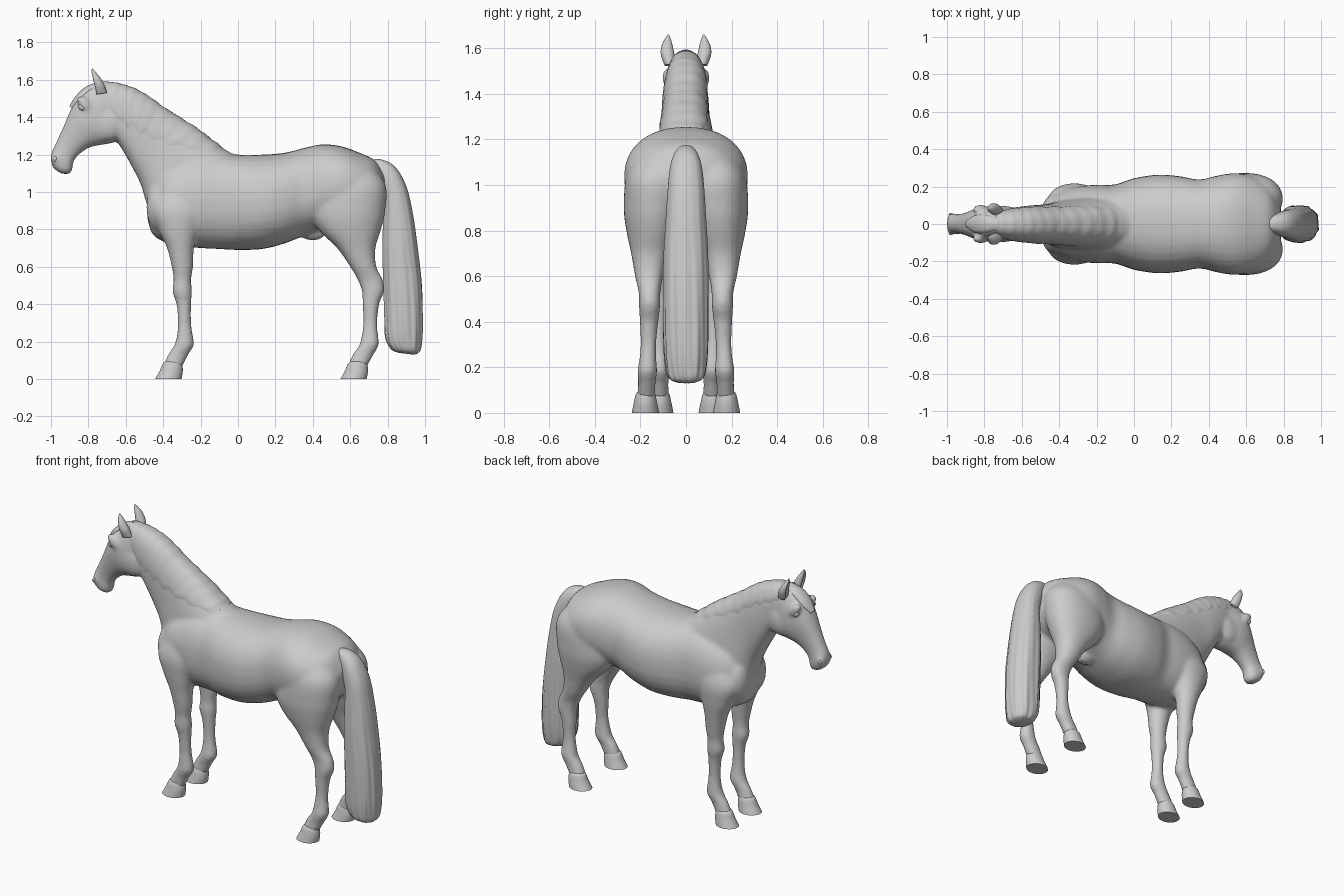
import bpy, bmesh, math
from mathutils import Matrix

default_cube = bpy.data.objects.get("Cube")
if default_cube:
    bpy.data.objects.remove(default_cube, do_unlink=True)

clay = bpy.data.materials.new("clay_grey")
clay.use_nodes = True
clay.diffuse_color = (0.6, 0.6, 0.6, 1)
shader = next(n for n in clay.node_tree.nodes if n.type == 'BSDF_PRINCIPLED')
shader.inputs["Base Color"].default_value = clay.diffuse_color
shader.inputs["Roughness"].default_value = 0.6


def smooth_path(rings, steps):
    """Catmull-Rom interpolation through the control rings."""
    padded = [rings[0]] + list(rings) + [rings[-1]]
    result = []
    for a, b, c, d in zip(padded, padded[1:], padded[2:], padded[3:]):
        for step in range(steps):
            t = step / steps
            result.append([q + t / 2 * (r - p + t * (2 * p - 5 * q + 4 * r - s
                           + t * (3 * (q - r) + s - p)))
                           for p, q, r, s in zip(a, b, c, d)])
    result.append(list(rings[-1]))
    return result


def loft(bm, rings, side=1, sides=32, steps=5, power=2.0, swell=None):
    """Skin rings of (x, z of one edge, x, z of other edge, half width, y centre)."""
    path = smooth_path([tuple(r) + (0,) * (6 - len(r)) for r in rings], steps)
    loops = []
    for row, (xa, za, xb, zb, width, centre) in enumerate(path):
        loop = []
        for k in range(sides):
            angle = math.tau * k / sides
            angle = angle - math.tau if angle > math.pi else angle
            along, across = math.cos(angle), math.sin(angle)
            along = math.copysign(abs(along) ** (2 / power), along)
            across = math.copysign(abs(across) ** (2 / power), across)
            scale = swell(angle, row / (len(path) - 1)) if swell else 1
            along, across = along * scale, across * scale
            loop.append(bm.verts.new(((xa + xb + along * (xa - xb)) / 2,
                                      side * (centre + across * width),
                                      (za + zb + along * (za - zb)) / 2)))
        loops.append(loop)
    for lower, upper in zip(loops, loops[1:]):
        for k in range(sides):
            n = (k + 1) % sides
            bm.faces.new((lower[k], lower[n], upper[n], upper[k]))
    bm.faces.new(loops[0])
    bm.faces.new(loops[-1])


def ellipsoid(bm, centre, radii, tilt=0):
    matrix = (Matrix.Translation(centre) @ Matrix.Rotation(math.radians(tilt), 4, 'Y')
              @ Matrix.Diagonal((*radii, 1)))
    bmesh.ops.create_uvsphere(bm, u_segments=24, v_segments=16, radius=1, matrix=matrix)


def finish(bm, name, angle=50):
    bmesh.ops.recalc_face_normals(bm, faces=bm.faces)
    mesh = bpy.data.meshes.new(name)
    bm.to_mesh(mesh)
    bm.free()
    mesh.materials.append(clay)
    obj = bpy.data.objects.new(name, mesh)
    bpy.context.collection.objects.link(obj)
    bpy.ops.object.select_all(action='DESELECT')
    obj.select_set(True)
    bpy.context.view_layer.objects.active = obj
    bpy.ops.object.shade_smooth_by_angle(angle=math.radians(angle))
    return obj


def level(rows):
    """Leg rows (z, front x, back x, half width, y centre) as rings."""
    return [(front, z, back, z, width, y) for z, front, back, width, y in rows]


# Torso rows: x, top z, bottom z, half width
torso = [(-.485, .96, .86, .05), (-.46, 1.05, .78, .11), (-.4, 1.13, .735, .17),
         (-.3, 1.18, .71, .2), (-.2, 1.205, .7, .21), (-.1, 1.21, .695, .212),
         (0, 1.2, .69, .245), (.13, 1.2, .695, .264), (.25, 1.21, .725, .255),
         (.35, 1.235, .765, .238), (.45, 1.255, .8, .26), (.55, 1.245, .82, .272),
         (.65, 1.21, .83, .25), (.73, 1.17, .87, .19), (.785, 1.09, .94, .09)]
neck = [(-.74, 1.585, -.66, 1.29, .075), (-.64, 1.575, -.615, 1.22, .09),
        (-.52, 1.53, -.57, 1.14, .1), (-.38, 1.435, -.52, 1.04, .108),
        (-.22, 1.335, -.48, .92, .13), (-.08, 1.235, -.39, .8, .155),
        (.02, 1.18, -.25, .78, .15)]
head = [(-.7, 1.59, -.6, 1.34, .07), (-.78, 1.575, -.63, 1.285, .085),
        (-.84, 1.53, -.68, 1.26, .095), (-.88, 1.47, -.745, 1.25, .09),
        (-.908, 1.41, -.8, 1.235, .075), (-.938, 1.34, -.85, 1.2, .06),
        (-.97, 1.27, -.88, 1.16, .052), (-.998, 1.21, -.885, 1.12, .054),
        (-1.0, 1.165, -.905, 1.095, .05), (-.99, 1.13, -.95, 1.1, .03)]
fore_leg = [(1.08, -.36, -.25, .04, .11), (.92, -.455, -.18, .08, .133),
            (.8, -.425, -.21, .08, .132), (.7, -.38, -.235, .066, .132),
            (.6, -.355, -.24, .053, .13), (.53, -.345, -.25, .045, .127),
            (.47, -.352, -.245, .047, .125), (.4, -.33, -.25, .038, .122),
            (.3, -.322, -.25, .034, .12), (.23, -.328, -.24, .039, .118),
            (.18, -.342, -.235, .044, .116), (.13, -.375, -.265, .038, .115),
            (.06, -.405, -.3, .04, .115)]
hind_leg = [(1.18, .5, .66, .06, .11), (1.05, .42, .785, .128, .13),
            (.9, .39, .787, .133, .14), (.8, .43, .765, .115, .147),
            (.7, .53, .735, .085, .156), (.6, .6, .74, .062, .162),
            (.53, .64, .775, .048, .16), (.47, .662, .782, .047, .16),
            (.4, .666, .755, .041, .162), (.3, .67, .745, .034, .165),
            (.23, .66, .75, .038, .168), (.18, .648, .752, .044, .17),
            (.13, .612, .725, .038, .172), (.06, .585, .685, .042, .175)]

# Body, fused into one skin
bm = bmesh.new()
loft(bm, [(x, top, x, low, width) for x, top, low, width in torso], power=2.3)
loft(bm, neck, power=2.4)
loft(bm, head, power=2.3)
ellipsoid(bm, (.4, 0, .785), (.07, .045, .045))
for side in (-1, 1):
    loft(bm, level(fore_leg), side)
    loft(bm, level(hind_leg), side, power=2.2)
    # Cheek, brow, nostril rim and breast muscle
    ellipsoid(bm, (-.7, side * .055, 1.365), (.09, .042, .09))
    ellipsoid(bm, (-.82, side * .078, 1.47), (.055, .026, .03), 50)
    ellipsoid(bm, (-.972, side * .034, 1.175), (.025, .024, .035), 25)
    ellipsoid(bm, (-.42, side * .08, .92), (.07, .08, .13))
body = finish(bm, "body")
remesh = body.modifiers.new("fuse", 'REMESH')
remesh.mode = 'VOXEL'
remesh.voxel_size = .011
remesh.use_smooth_shade = True
relax = body.modifiers.new("relax", 'SMOOTH')
relax.factor = .5
relax.iterations = 10

# Hooves
hoof = [(.1, -.375, -.315, .022), (.085, -.4, -.3, .041), (.045, -.418, -.295, .051),
        (0, -.443, -.302, .06)]
for name, shift, y in (("fore_hooves", 0, .115), ("hind_hooves", .99, .178)):
    bm = bmesh.new()
    for side in (-1, 1):
        loft(bm, level([(z, a + shift, b + shift, w, y) for z, a, b, w in hoof]), side)
    finish(bm, name)

# Eyes
bm = bmesh.new()
for side in (-1, 1):
    ellipsoid(bm, (-.836, side * .084, 1.452), (.02, .014, .014), 40)
finish(bm, "eyes")

# Nostrils
bm = bmesh.new()
for side in (-1, 1):
    ellipsoid(bm, (-.98, side * .052, 1.175), (.009, .006, .016), 25)
finish(bm, "nostrils")

# Ears, hollowed towards the front
ear = [(-.765, 1.52, -.7, 1.53, .024, .07), (-.775, 1.565, -.715, 1.575, .03, .08),
       (-.782, 1.605, -.737, 1.612, .025, .083), (-.786, 1.64, -.762, 1.643, .013, .08),
       (-.782, 1.66, -.777, 1.66, .003, .077)]
bm = bmesh.new()
for side in (-1, 1):
    loft(bm, ear, side, swell=lambda a, s: 1 - .6 * math.exp(-(a / .5) ** 2))
finish(bm, "ears", 80)


# Mane, a finely rippled layer draped over the neck, longer on the right
def mane_swell(angle, s):
    reach = (1.75 if angle < 0 else 1.3) * (1 - .62 * s ** 3) + .04 * math.sin(s * 47)
    lock = math.sin(s * 75 + 3 * abs(angle)) + .6 * math.sin(s * 41 - 2 * angle)
    thickness = .045 * (1 - s ** 4) + .006 * lock
    edge = min(max((reach - abs(angle)) / .2, 0), 1)
    return .95 + edge * (.05 + thickness)


bm = bmesh.new()
loft(bm, neck[:-1], sides=72, steps=14, power=2.4, swell=mane_swell)
finish(bm, "mane", 60)


# Forelock and tail with strands
def strands(angle, s):
    return 1 + min(s * s * 2, 1) * (.022 * math.sin(9 * angle + 5 * s)
                                    + .016 * math.sin(17 * angle - 9 * s))


bm = bmesh.new()
loft(bm, [(-.73, 1.595, -.73, 1.54, .035), (-.81, 1.565, -.785, 1.52, .048),
          (-.866, 1.515, -.835, 1.47, .046), (-.902, 1.46, -.875, 1.43, .02)],
     sides=48, swell=strands)
finish(bm, "forelock", 60)

tail = [(.68, 1.165, .7, 1.09, .03), (.76, 1.175, .74, 1.05, .052),
        (.84, 1.135, .765, 1.0, .07), (.9, 1.03, .78, .93, .08),
        (.935, .88, .775, .83, .088), (.96, .7, .772, .68, .097),
        (.982, .5, .778, .5, .1), (.988, .3, .783, .32, .098),
        (.982, .19, .79, .22, .09), (.97, .145, .82, .16, .075),
        (.94, .13, .86, .14, .04)]
bm = bmesh.new()
loft(bm, tail, sides=96, steps=8, power=2.3, swell=strands)
finish(bm, "tail", 60)
